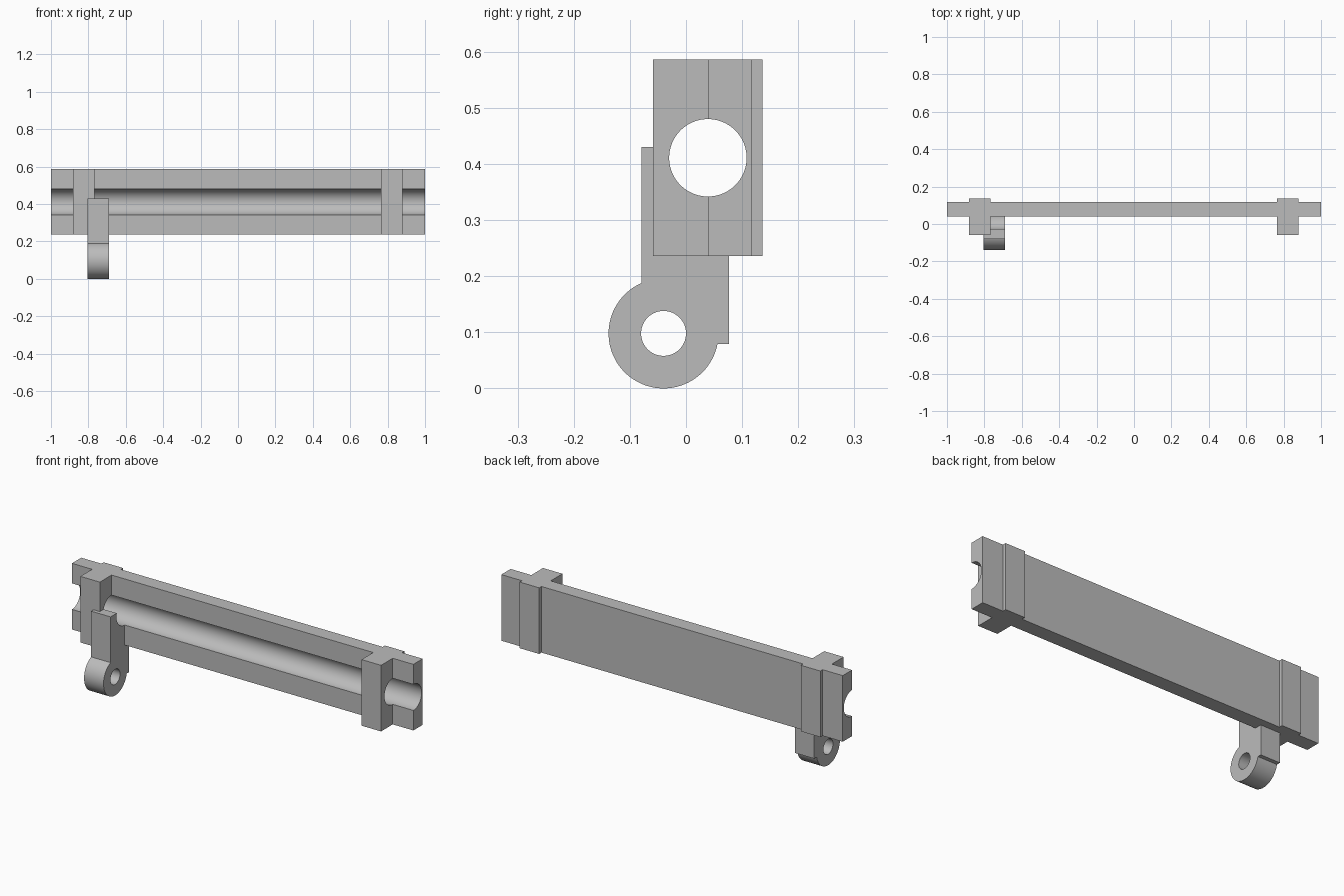
import bpy, bmesh, math

if "Cube" in bpy.data.objects:
    bpy.data.objects.remove(bpy.data.objects["Cube"])

grey = bpy.data.materials.new("plain grey")
grey.diffuse_color = (0.5, 0.5, 0.5, 1)
grey.use_nodes = True
grey.node_tree.nodes["Principled BSDF"].inputs["Base Color"].default_value = grey.diffuse_color

BORE = (0.039, 0.411, 0.069)      # y, z, radius of the long bore
EYE = (-0.040, 0.098, 0.040)      # y, z, radius of the lug hole
Z0, Z1 = 0.236, 0.586             # bottom and top of the rail


def arc(y, z, r, start, end, n):
    steps = [math.radians(start + (end - start) * i / n) for i in range(n + 1)]
    return [(y + r * math.cos(a), z + r * math.sin(a)) for a in steps]


def extrude(name, profile, x0, x1):
    """Extrude a (y, z) outline along x."""
    bm = bmesh.new()
    face = bm.faces.new([bm.verts.new((x0, y, z)) for y, z in profile])
    ext = bmesh.ops.extrude_face_region(bm, geom=[face])
    verts = [v for v in ext["geom"] if isinstance(v, bmesh.types.BMVert)]
    bmesh.ops.translate(bm, verts=verts, vec=(x1 - x0, 0, 0))
    bmesh.ops.recalc_face_normals(bm, faces=bm.faces)
    mesh = bpy.data.meshes.new(name)
    bm.to_mesh(mesh)
    bm.free()
    ob = bpy.data.objects.new(name, mesh)
    bpy.context.collection.objects.link(ob)
    mesh.materials.append(grey)
    return ob


def drill(ob, circle):
    """Cut a round hole along x."""
    cutter = extrude("cutter", arc(*circle, 0, 360, 96)[:-1], -1.2, 1.2)
    cutter.hide_render = True
    mod = ob.modifiers.new("hole", 'BOOLEAN')
    mod.operation, mod.solver, mod.object = 'DIFFERENCE', 'EXACT', cutter
    bpy.context.view_layer.objects.active = ob
    bpy.ops.object.modifier_apply(modifier=mod.name)
    bpy.data.objects.remove(cutter)


def smooth(ob):
    bpy.ops.object.select_all(action='DESELECT')
    ob.select_set(True)
    bpy.context.view_layer.objects.active = ob
    bpy.ops.object.shade_smooth_by_angle(angle=math.radians(20))


# Long back plate with a half-round groove in its front
y, z, r = BORE
plate = [(y, Z0), (0.117, Z0), (0.117, Z1), (y, Z1)] + arc(y, z, r, 90, -90, 48)
smooth(extrude("back_plate", plate, -1, 1))

# Two collars closing the bore near the ends
for name, x0, x1 in (("left_collar", -0.882, -0.768), ("right_collar", 0.765, 0.879)):
    collar = extrude(name, [(-0.059, Z0), (0.136, Z0), (0.136, Z1), (-0.059, Z1)], x0, x1)
    drill(collar, BORE)
    smooth(collar)

# Hanging lug with a round eye
y, z, r = EYE[0], EYE[1], 0.098
left = 180 - math.degrees(math.acos((y + 0.079) / r))
right = 360 + math.degrees(math.asin((0.079 - z) / r))
lug = [(0.077, 0.079), (0.077, 0.43), (-0.079, 0.43)] + arc(y, z, r, left, right, 72)
lug = extrude("hanging_lug", lug, -0.805, -0.691)
drill(lug, EYE)
drill(lug, BORE)
smooth(lug)
